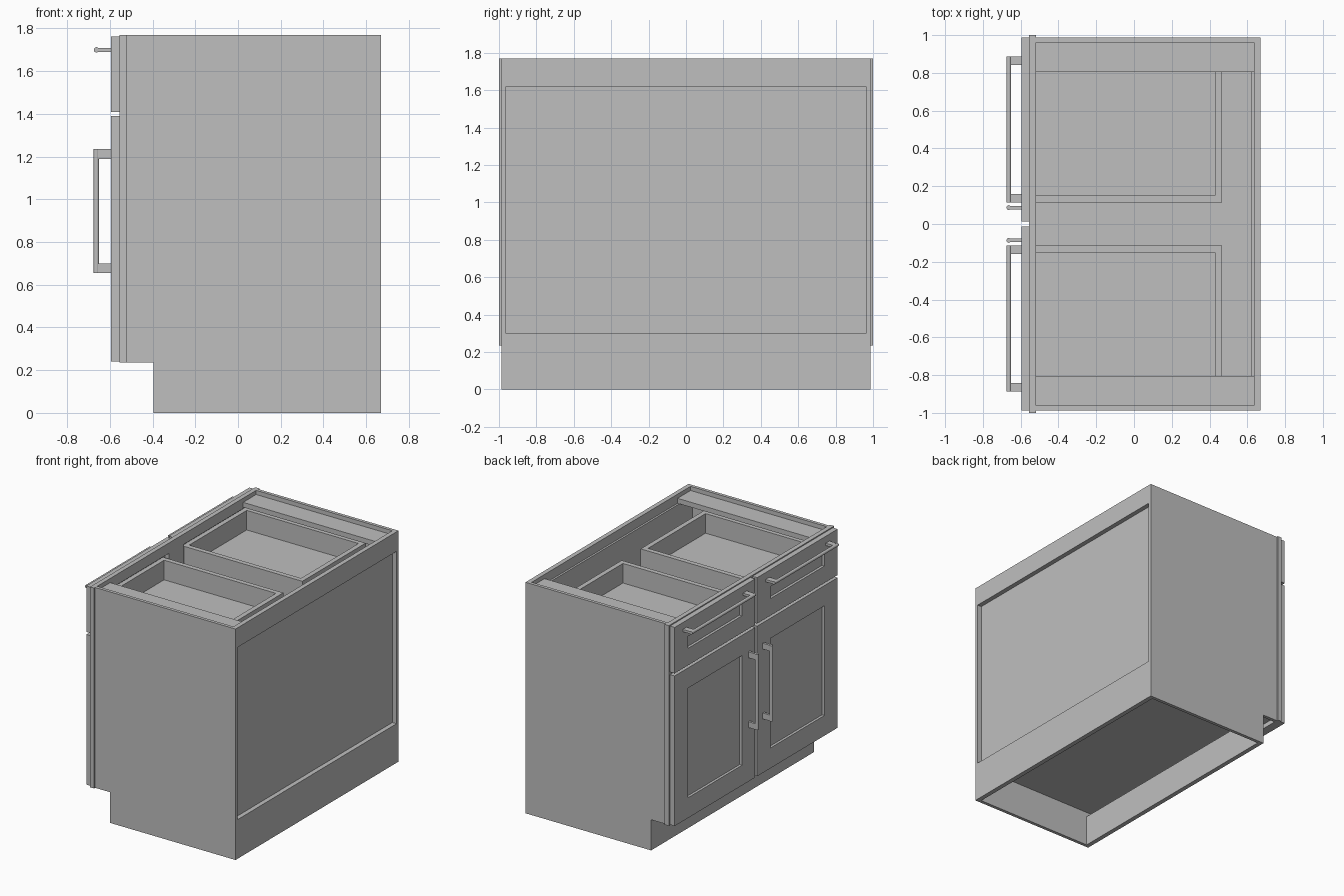
import bpy, bmesh, math
from mathutils import Vector

cube = bpy.data.objects.get("Cube")
if cube:
    bpy.data.objects.remove(cube, do_unlink=True)

GREY = (0.52, 0.52, 0.52, 1.0)
mat = bpy.data.materials.new("plain grey")
mat.use_nodes = True
mat.diffuse_color = GREY
mat.node_tree.nodes["Principled BSDF"].inputs["Base Color"].default_value = GREY


def finish(name, bm):
    bmesh.ops.recalc_face_normals(bm, faces=bm.faces)
    mesh = bpy.data.meshes.new(name)
    bm.to_mesh(mesh)
    bm.free()
    mesh.materials.append(mat)
    obj = bpy.data.objects.new(name, mesh)
    bpy.context.collection.objects.link(obj)
    return obj


def add_box(bm, x, y, z):
    """Axis-aligned box from three (min, max) ranges."""
    verts = bmesh.ops.create_cube(bm, size=1)["verts"]
    for v in verts:
        v.co = [r[0] + (c + 0.5) * (r[1] - r[0]) for c, r in zip(v.co, (x, y, z))]


def boxes(name, *ranges):
    bm = bmesh.new()
    for r in ranges:
        add_box(bm, *r)
    return finish(name, bm)


def span(side, a, b):
    """Y range on the +y or -y half."""
    return tuple(sorted((side * a, side * b)))


def shaker_front(name, y, z, stile, rail):
    """Slab with a recessed centre panel on its outer face."""
    x0, x1, depth = -0.595, -0.555, 0.02
    yi = (y[0] + stile, y[1] - stile)
    zi = (z[0] + rail, z[1] - rail)
    bm = bmesh.new()

    def ring(x, yr, zr):
        return [bm.verts.new(c) for c in ((x, yr[0], zr[0]), (x, yr[1], zr[0]),
                                          (x, yr[1], zr[1]), (x, yr[0], zr[1]))]
    rings = [ring(x1, y, z), ring(x0, y, z), ring(x0, yi, zi), ring(x0 + depth, yi, zi)]
    for a, b in zip(rings, rings[1:]):
        for i in range(4):
            j = (i + 1) % 4
            bm.faces.new((a[i], a[j], b[j], b[i]))
    bm.faces.new(rings[0])
    bm.faces.new(rings[-1])
    return finish(name, bm)


def handle(name, a, b, post):
    """Round bar from a to b with a flat post at each end."""
    a, b = Vector(a), Vector(b)
    axis = (b - a).normalized()
    bm = bmesh.new()
    rot = axis.to_track_quat('Z', 'Y').to_matrix().to_4x4()
    rot.translation = (a + b) / 2
    bmesh.ops.create_cone(bm, cap_ends=True, segments=16, radius1=0.0125,
                          radius2=0.0125, depth=(b - a).length, matrix=rot)
    for end, sign in ((a, 1), (b, -1)):
        c = end + axis * sign * post / 2
        half = [post / 2 if abs(axis[i]) > 0.5 else 0.009 for i in range(3)]
        add_box(bm, (a.x, -0.594), (c.y - half[1], c.y + half[1]),
                (c.z - half[2], c.z + half[2]))
    obj = finish(name, bm)
    bpy.context.view_layer.objects.active = obj
    obj.select_set(True)
    bpy.ops.object.shade_smooth_by_angle(angle=math.radians(40))
    obj.select_set(False)


# Carcass: back rails, back panel, floor, toe kick
INNER = (-0.962, 0.962)
boxes("back_top_rail", ((0.635, 0.67), INNER, (1.62, 1.77)))
boxes("back_bottom_rail", ((0.635, 0.67), INNER, (0, 0.30)))
boxes("back_panel", ((0.62, 0.635), INNER, (0.27, 1.70)))
boxes("cabinet_floor", ((-0.52, 0.62), INNER, (0.27, 0.305)))
boxes("toe_kick", ((-0.395, -0.36), INNER, (0, 0.235)))

# Face frame: outer stiles, centre stile, three rails
FX = (-0.555, -0.52)
rail_y = [(-0.88, -0.09), (0.09, 0.88)]
rails = [(FX, y, z) for y in rail_y for z in ((0.235, 0.31), (1.34, 1.46), (1.69, 1.77))]
boxes("face_frame", (FX, (-1, -0.88), (0.235, 1.77)), (FX, (0.88, 1), (0.235, 1.77)),
      (FX, (-0.09, 0.09), (0.235, 1.77)), *rails)

for side, label in ((1, "left"), (-1, "right")):
    # Side panel with toe notch
    profile = [(-0.395, 0), (0.67, 0), (0.67, 1.77), (-0.52, 1.77), (-0.52, 0.235), (-0.395, 0.235)]
    bm = bmesh.new()
    face = bm.faces.new([bm.verts.new((x, side * 0.987, z)) for x, z in profile])
    out = bmesh.ops.extrude_face_region(bm, geom=[face])["geom"]
    for v in out:
        if isinstance(v, bmesh.types.BMVert):
            v.co.y = side * 0.962
    finish(label + "_side_panel", bm)

    # Top stretcher along the side
    boxes(label + "_stretcher", ((-0.52, 0.635), span(side, 0.805, 0.962), (1.70, 1.738)))

    # Drawer box: two sides, back, front, bottom
    z = (1.47, 1.66)
    boxes(label + "_drawer_box",
          ((-0.555, 0.465), span(side, 0.115, 0.152), z),
          ((-0.555, 0.465), span(side, 0.848, 0.885), z),
          ((0.428, 0.465), span(side, 0.152, 0.848), z),
          ((-0.555, -0.52), span(side, 0.152, 0.848), z),
          ((-0.52, 0.428), span(side, 0.152, 0.848), (1.49, 1.51)))

    # Door and drawer fronts
    y = span(side, 0.012, 0.987)
    shaker_front(label + "_door", y, (0.24, 1.39), 0.16, 0.155)
    shaker_front(label + "_drawer_front", y, (1.41, 1.762), 0.16, 0.13)

    # Pull handles
    hx = -0.663
    handle(label + "_door_handle", (hx, side * 0.087, 0.655), (hx, side * 0.087, 1.235), 0.045)
    handle(label + "_drawer_handle", (hx, side * 0.115, 1.70), (hx, side * 0.887, 1.70), 0.045)
